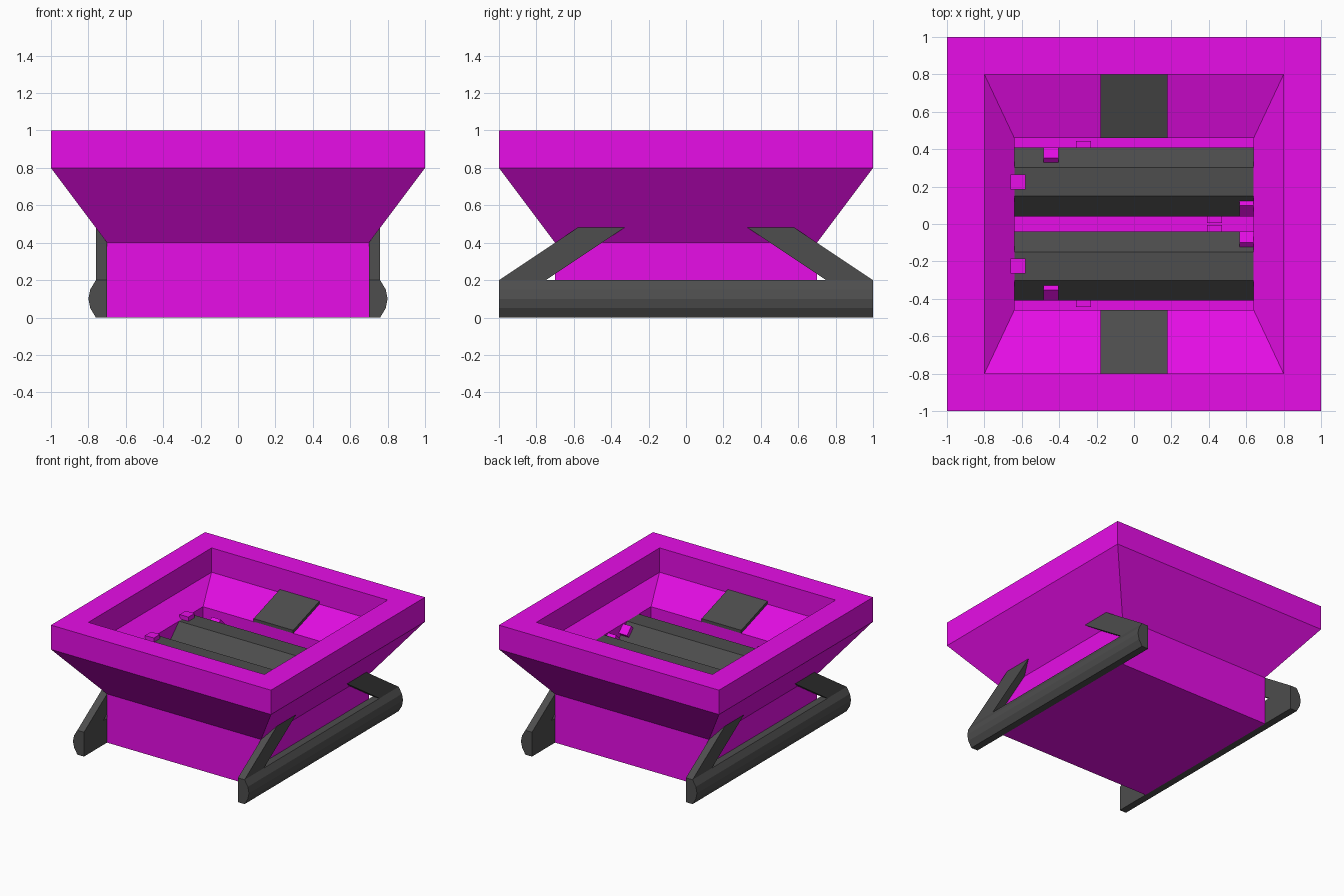
import bpy, bmesh, math
from mathutils import Matrix, Vector

if "Cube" in bpy.data.objects:
    bpy.data.objects.remove(bpy.data.objects["Cube"])


def material(name, col):
    m = bpy.data.materials.new(name)
    m.diffuse_color = (*col, 1)
    m.use_nodes = True
    m.node_tree.nodes["Principled BSDF"].inputs["Base Color"].default_value = m.diffuse_color
    return m


MAGENTA = material("magenta", (0.8, 0.004, 0.8))
GREY = material("dark grey", (0.075, 0.075, 0.075))


def finish(name, bm, mat):
    bmesh.ops.recalc_face_normals(bm, faces=bm.faces[:])
    me = bpy.data.meshes.new(name)
    bm.to_mesh(me)
    bm.free()
    me.materials.append(mat)
    ob = bpy.data.objects.new(name, me)
    bpy.context.collection.objects.link(ob)
    return ob


def loft(name, rings, mat):
    """Skin a closed solid through a list of point loops."""
    bm = bmesh.new()
    loops = [[bm.verts.new(p) for p in r] for r in rings]
    n = len(loops[0])
    for a, b in zip(loops, loops[1:]):
        for i in range(n):
            j = (i + 1) % n
            bm.faces.new((a[i], a[j], b[j], b[i]))
    bm.faces.new(loops[0])
    bm.faces.new(loops[-1])
    return finish(name, bm, mat)


def rect(x, y, z):
    return [(-x, -y, z), (x, -y, z), (x, y, z), (-x, y, z)]


# Hopper: outer shell, rim, inner funnel and pit
loft("hopper", [rect(*r) for r in (
    (0.7, 0.7, 0), (0.7, 0.7, 0.4), (1, 1, 0.8), (1, 1, 1),
    (0.8, 0.8, 1), (0.8, 0.8, 0.8), (0.64, 0.46, 0.69), (0.64, 0.46, 0.06))], MAGENTA)

# Side rails with a rounded outer edge, and slanted braces
RAIL = [(0.7, 0), (0.76, 0), (0.79, 0.05), (0.8, 0.1), (0.79, 0.15), (0.76, 0.2), (0.7, 0.2)]
BRACE = [(1, 0.2), (0.58, 0.48), (0.33, 0.48), (0.75, 0.2)]
for sx, side in ((-1, "left"), (1, "right")):
    loft(f"{side}_rail", [[(sx * x, y, z) for x, z in RAIL] for y in (-1, 1)], GREY)
    for sy, end in ((-1, "front"), (1, "back")):
        loft(f"{side}_{end}_brace",
             [[(sx * x, sy * y, z) for y, z in BRACE] for x in (0.7, 0.76)], GREY)

# Rollers, teeth and slope plates, mirrored front to back
AXIS_Y, AXIS_Z, APOTHEM = 0.225, 0.505, 0.185
R = APOTHEM / math.cos(math.pi / 8)
PLATE = [(0.8, 0.795), (0.8, 0.825), (0.46, 0.715), (0.46, 0.685)]
for sy, end in ((-1, "front"), (1, "back")):
    octagon = [(sy * AXIS_Y + R * math.cos(math.pi / 8 + i * math.pi / 4),
                AXIS_Z + R * math.sin(math.pi / 8 + i * math.pi / 4)) for i in range(8)]
    loft(f"{end}_roller", [[(x, y, z) for y, z in octagon] for x in (-0.64, 0.64)], GREY)

    # Teeth wind round the roller in a spiral, one per flat
    bm = bmesh.new()
    for i in range(8):
        a = math.pi / 2 - i * math.pi / 4
        pos = Vector((-0.62 + 0.175 * i,
                      sy * (AXIS_Y + 0.18 * math.cos(a)), AXIS_Z + 0.18 * math.sin(a)))
        bmesh.ops.create_cube(bm, size=0.08, matrix=Matrix.Translation(pos)
                              @ Matrix.Rotation(sy * a, 4, 'X'))
    finish(f"{end}_roller_teeth", bm, MAGENTA)

    loft(f"{end}_slope_plate",
         [[(x, sy * y, z) for y, z in PLATE] for x in (-0.18, 0.18)], GREY)
